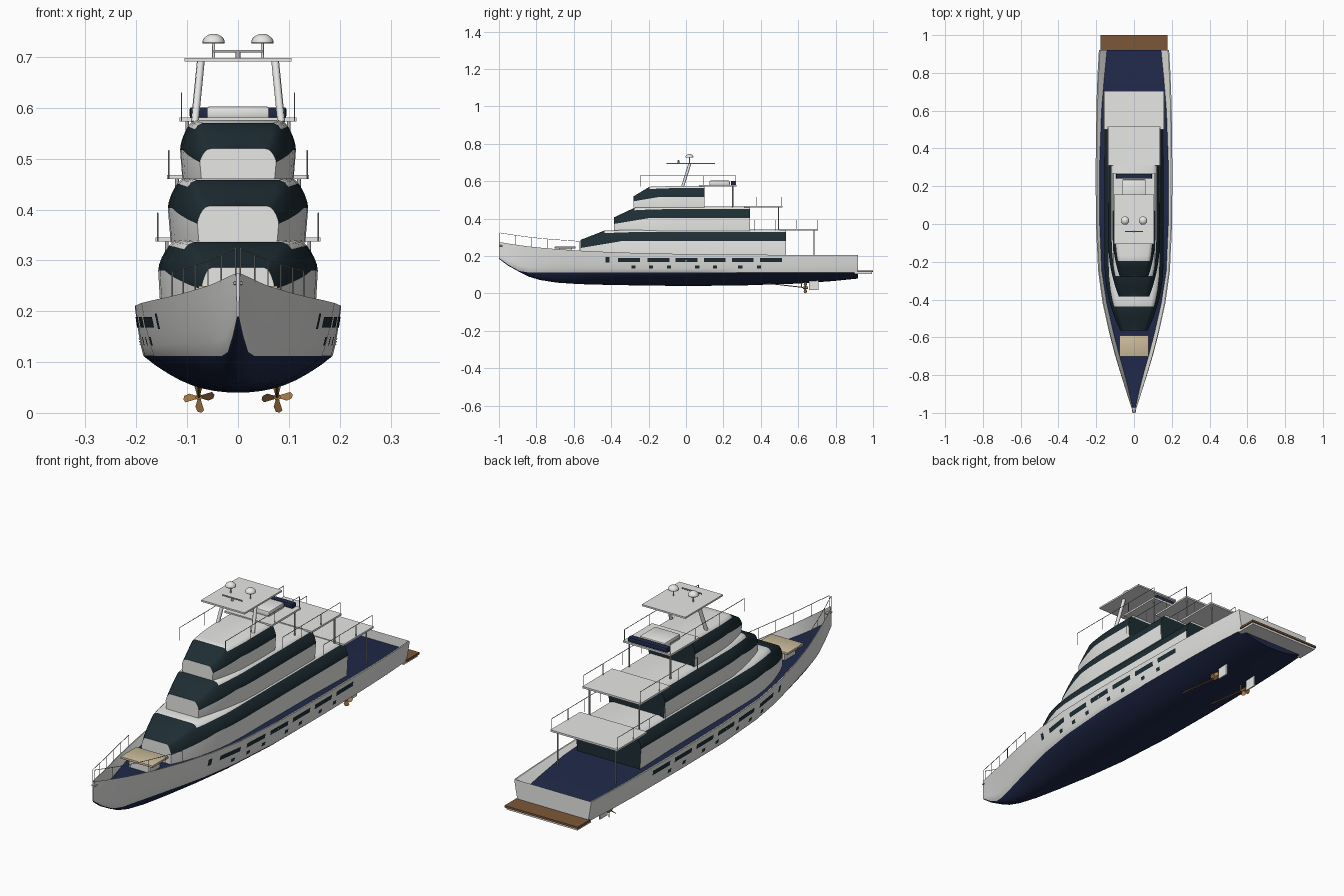
import bpy, bmesh, math
from mathutils import Vector

if "Cube" in bpy.data.objects:
    bpy.data.objects.remove(bpy.data.objects["Cube"])


def material(name, *rgb):
    m = bpy.data.materials.new(name)
    m.use_nodes = True
    m.diffuse_color = (*rgb, 1)
    m.node_tree.nodes["Principled BSDF"].inputs["Base Color"].default_value = (*rgb, 1)
    return m


WHITE = material("white paint", .8, .8, .79)
NAVY = material("navy", .014, .022, .067)
GLASS = material("dark glass", .013, .027, .034)
TEAK = material("teak", .2, .095, .04)
TAN = material("tan cushion", .6, .5, .33)
BRONZE = material("bronze", .36, .18, .06)
STEEL = material("steel", .45, .45, .46)


def finish(name, bm, mats, smooth=True):
    bmesh.ops.recalc_face_normals(bm, faces=bm.faces)
    me = bpy.data.meshes.new(name)
    bm.to_mesh(me)
    bm.free()
    for m in mats:
        me.materials.append(m)
    ob = bpy.data.objects.new(name, me)
    bpy.context.collection.objects.link(ob)
    if smooth:
        bpy.ops.object.select_all(action='DESELECT')
        ob.select_set(True)
        bpy.context.view_layer.objects.active = ob
        bpy.ops.object.shade_smooth_by_angle(angle=math.radians(32))


def box(name, mat, x, y, z, bevel=0):
    """Box from (min, max) pairs."""
    bm = bmesh.new()
    bmesh.ops.create_cube(bm, size=1)
    for v in bm.verts:
        v.co = [(a + b) / 2 + c * (b - a) for (a, b), c in zip((x, y, z), v.co)]
    if bevel:
        bmesh.ops.bevel(bm, geom=bm.edges[:], offset=bevel, segments=2, affect='EDGES', profile=.5)
    finish(name, bm, [mat], bool(bevel))


def tube(name, mat, r, *paths):
    cu = bpy.data.curves.new(name, 'CURVE')
    cu.dimensions = '3D'
    cu.bevel_depth = r
    cu.bevel_resolution = 1
    cu.use_fill_caps = True
    for pts in paths:
        sp = cu.splines.new('POLY')
        sp.points.add(len(pts) - 1)
        for p, co in zip(sp.points, pts):
            p.co = (*co, 1)
    cu.materials.append(mat)
    bpy.context.collection.objects.link(bpy.data.objects.new(name, cu))


def loft(name, sections, mats, paint, cap_rows, cap_paint):
    """Mirrored half sections (y, [(x, z)...]) skinned along y."""
    bm = bmesh.new()
    rings = [[[bm.verts.new((s * x, y, z)) for x, z in pts] for s in (1, -1)]
             for y, pts in sections]
    rows = len(sections[0][1]) - 1
    for j in range(len(rings) - 1):
        for side in (0, 1):
            a, b = rings[j][side], rings[j + 1][side]
            for i in range(rows):
                bm.faces.new((a[i], a[i + 1], b[i + 1], b[i])).material_index = paint(j, i)
    for end in (0, -1):
        l, r = rings[end]
        for i in range(cap_rows):
            bm.faces.new((l[i], l[i + 1], r[i + 1], r[i])).material_index = cap_paint(end, i)
    bmesh.ops.remove_doubles(bm, verts=bm.verts, dist=.0001)
    finish(name, bm, mats)


# Hull stations: y, sheer width, waterline width, sheer z, keel z, deck width ratio, deck z
STATIONS = [
    (-1, .003, .002, .275, .185, .6, .22), (-.95, .021, .01, .267, .148, .6, .21),
    (-.89, .04, .02, .258, .115, .65, .205), (-.84, .056, .032, .251, .09, .68, .203),
    (-.78, .075, .047, .245, .072, .72, .202), (-.69, .102, .071, .237, .058, .78, .202),
    (-.57, .133, .102, .229, .05, .83, .202), (-.42, .166, .138, .222, .046, .87, .202),
    (-.25, .19, .165, .216, .043, .9, .202), (0, .202, .183, .211, .04, .9, .201),
    (.3, .203, .186, .208, .043, .9, .198), (.6, .2, .183, .206, .053, .86, .19),
    (.78, .194, .177, .205, .066, .81, .177), (.92, .186, .168, .205, .08, .77, .165)]
LOW, HIGH = 8, 5


def hull_at(y):
    for a, b in zip(STATIONS, STATIONS[1:]):
        if y <= b[0]:
            t = (y - a[0]) / (b[0] - a[0])
            return [p + (q - p) * t for p, q in zip(a, b)][1:5]


def waterline(keel):
    return max(.112, keel + .005)


def hull_section(st):
    y, w, wb, sheer, keel, ratio, deck = st
    zb = waterline(keel)
    pts = [(wb * i / LOW, keel + (zb - keel) * (i / LOW) ** 2.3) for i in range(LOW + 1)]
    pts += [(wb + (w - wb) * (i / HIGH) ** .75, zb + (sheer - zb) * i / HIGH)
            for i in range(1, HIGH + 1)]
    return y, pts + [(w * .97, sheer), (w * ratio, deck), (0, deck)]


loft("hull", [hull_section(s) for s in STATIONS], [WHITE, NAVY],
     lambda j, i: int(i < LOW or i == LOW + HIGH + 2), LOW + HIGH, lambda e, i: int(i < LOW))


# Hull windows and portholes as thin plates on the skin
def hull_x(y, z):
    w, wb, sheer, keel = hull_at(y)
    zb = waterline(keel)
    return wb + (w - wb) * max(0, (z - zb) / (sheer - zb)) ** .75 + .0015


def hull_plates(name, spans, z0, z1):
    bm = bmesh.new()
    for y0, y1 in spans:
        for s in (1, -1):
            bm.faces.new([bm.verts.new((s * hull_x(y, z), y, z))
                          for y, z in ((y0, z0), (y1, z0), (y1, z1), (y0, z1))])
    finish(name, bm, [GLASS], False)


hull_plates("hull_windows", [(y, y + .117) for y in (-.363, -.205, -.055, .095, .245, .395)], .168, .189)
hull_plates("hull_door_ports", [(-.43, -.41)], .165, .195)
hull_plates("portholes", [(y - .011, y + .011) for y in (-.28, -.187, -.09, .06, .155, .29, .39)], .133, .149)

# Cabin tiers: rounded sections, raked glazed fronts, white roofs
ROUND = [(1, 0), (.987, .2), (.957, .4), (.915, .6), (.86, .8), (.8, .93), (.7, 1), (0, 1)]


def cabin(name, front, aft, w, z0, top, sill, nose_w, nose_top, nose_sill, s):
    def section(y, hw, zt, zb):
        return y, [(0, z0), (hw * .96, z0)] + [(hw * x, zb + (zt - zb) * h) for x, h in ROUND]
    secs = []
    for t in (0, .1, .2, .34, .45, .58, .77, 1):
        rise = .9 * t / .34 if t < .34 else .9 + .1 * (t - .34) / .66
        secs.append(section(front + .38 * s * t,
                            nose_w + (w - nose_w) * (1 - (1 - t) ** 2.2),
                            nose_top + (top - nose_top) * rise,
                            nose_sill + (sill - nose_sill) * min(1, t / .58)))
    secs.append(section(aft, w, top, sill))
    loft(name, secs, [WHITE, GLASS], lambda j, i: int(2 <= i < 6 or (j < 3 and i >= 6)),
         len(ROUND) + 1, lambda e, i: int(e == -1 and i < 6))


cabin("main_cabin", -.565, .535, .157, .17, .342, .28, .072, .286, .243, 1)
cabin("upper_cabin", -.385, .342, .138, .335, .464, .403, .08, .407, .372, .85)
cabin("top_cabin", -.28, .1, .114, .46, .576, .517, .075, .52, .493, .65)


# Overhanging deck slabs with posts and side rails
def overhang(name, w, y0, y1, z, floor, rail_y0, post_x):
    box(name + "_slab", WHITE, (-w, w), (y0, y1), (z - .004, z + .004))
    tube(name + "_posts", STEEL, .0035,
         *[[(s * post_x, y1 - .02, floor), (s * post_x, y1 - .02, z)] for s in (1, -1)])
    paths = []
    for s in (1, -1):
        x = s * (w - .004)
        paths.append([(x, rail_y0, z + .052), (x, y1 - .004, z + .052)])
        for k in range(4):
            y = rail_y0 + (y1 - .004 - rail_y0) * k / 3
            paths.append([(x, y, z - .004), (x, y, z + .052)])
    tube(name + "_rails", STEEL, .0013, *paths)


overhang("main", .162, .5, .705, .341, .17, .365, .14)
overhang("upper", .14, .31, .515, .464, .34, .115, .12)
overhang("top", .115, .07, .27, .577, .464, -.245, .1)

# Bow rail following the sheer
paths = []
for s in (1, -1):
    top_rail = []
    for k in range(6):
        y = -.995 + k * .085
        w, _, sheer, _ = hull_at(y)
        top_rail.append((s * w * .97, y, sheer + .05))
        paths.append([(s * w * .97, y, sheer - .005), top_rail[-1]])
    paths.append(top_rail)
tube("bow_rail", STEEL, .0013, *paths)

# Foredeck sunpad and bow fitting
box("sunpad_base", WHITE, (-.05, .05), (-.68, -.61), (.195, .24))
box("sunpad", TAN, (-.078, .078), (-.702, -.59), (.24, .25), .002)
box("anchor_fitting", STEEL, (-.01, .01), (-.998, -.97), (.252, .258), .002)

# Swim platform
box("swim_platform", WHITE, (-.172, .172), (.9, .995), (.105, .114))
box("swim_platform_teak", TEAK, (-.177, .177), (.915, 1), (.114, .123))

# Roof lounge
box("roof_table", WHITE, (-.062, .062), (.125, .235), (.578, .603), .006)
box("roof_sofa", NAVY, (-.095, .095), (.24, .266), (.58, .601), .004)

# Hardtop, legs and radar gear
box("hardtop", WHITE, (-.105, .105), (-.105, .155), (.691, .698))
tube("hardtop_legs", WHITE, .008,
     *[[(s * .085, -.018, .572), (s * .073, .02, .693)] for s in (1, -1)])
tube("radar_bar", STEEL, .003, [(-.048, -.04, .711), (.048, -.04, .711)])
tube("radar_stalk", STEEL, .005, [(0, -.04, .696), (0, -.04, .71)])
tube("dome_stems", WHITE, .003, *[[(s * .048, .018, .696), (s * .048, .018, .73)] for s in (1, -1)])
bm = bmesh.new()
for s in (1, -1):
    for v in bmesh.ops.create_uvsphere(bm, u_segments=20, v_segments=12, radius=.022)["verts"]:
        v.co.z = max(v.co.z, -.002) * .8
        v.co += Vector((s * .048, .018, .728))
bmesh.ops.remove_doubles(bm, verts=bm.verts, dist=.0001)
finish("radar_domes", bm, [WHITE])

# Propellers, shafts and rudders
for side, s in (("left", 1), ("right", -1)):
    x, y, z = s * .077, .638, .031
    tube(side + "_shaft", BRONZE, .003, [(x, y, z), (x, .42, .056)])
    tube(side + "_hub", BRONZE, .007, [(x, y - .012, z), (x, y + .014, z)])
    tube(side + "_strut", BRONZE, .003, [(x, y - .02, z), (x, y - .02, .072)])
    bm = bmesh.new()
    for k in range(4):
        a = k * math.pi / 2 + .12
        out, tan = Vector((math.cos(a), 0, math.sin(a))), Vector((-math.sin(a), 0, math.cos(a)))
        bm.faces.new([bm.verts.new(Vector((x, y + t * s, z)) + out * r + tan * t) for r, t in (
            (.004, -.003), (.018, -.009), (.028, -.006), (.031, .001), (.027, .007), (.004, .003))])
    finish(side + "_propeller", bm, [BRONZE], False)
    box(side + "_rudder", WHITE, (x - .003, x + .003), (.657, .708), (.018, .075))
